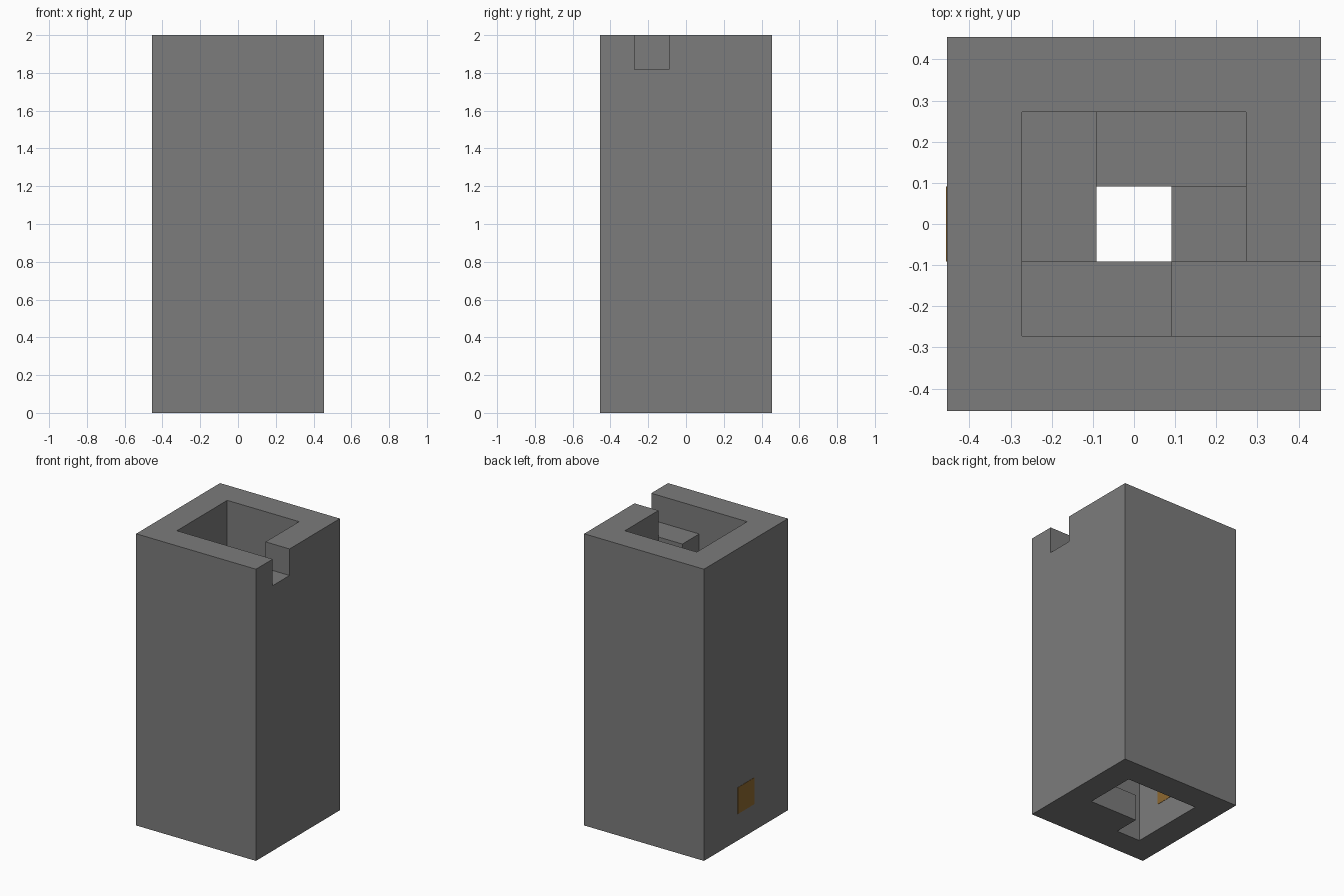
import bpy
import bmesh

cube = bpy.data.objects.get("Cube")
if cube:
    bpy.data.objects.remove(cube, do_unlink=True)

U = 2 / 11          # size of one building block
LEVELS = 11


def material(name, color):
    mat = bpy.data.materials.new(name)
    mat.use_nodes = True
    mat.diffuse_color = color
    mat.node_tree.nodes["Principled BSDF"].inputs["Base Color"].default_value = color
    return mat


stone = material("grey stone", (0.2, 0.2, 0.2, 1))
amber = material("amber brown", (0.27, 0.14, 0.03, 1))


def box(name, low, high, mat):
    """Box between two corners, given in block units."""
    bm = bmesh.new()
    bmesh.ops.create_cube(bm, size=1)
    for v in bm.verts:
        for k in range(3):
            v.co[k] = U * (high[k] if v.co[k] > 0 else low[k])
    mesh = bpy.data.meshes.new(name)
    bm.to_mesh(mesh)
    bm.free()
    mesh.materials.append(mat)
    obj = bpy.data.objects.new(name, mesh)
    bpy.context.collection.objects.link(obj)
    return obj


def cut(target, low, high):
    """Subtract a box from the target."""
    cutter = box("cutter", low, high, stone)
    cutter.hide_render = True
    mod = target.modifiers.new("cut", "BOOLEAN")
    mod.operation = "DIFFERENCE"
    mod.solver = "EXACT"
    mod.object = cutter
    bpy.context.view_layer.objects.active = target
    bpy.ops.object.modifier_apply(modifier=mod.name)
    bpy.data.objects.remove(cutter, do_unlink=True)


def step(name, cells, level):
    """One stair block covering neighbouring cells on a level."""
    xs, ys = zip(*cells)
    return box(name, (min(xs) - 0.5, min(ys) - 0.5, level),
               (max(xs) + 0.5, max(ys) + 0.5, level + 1), stone)


# Hollow tower with an open shaft and a doorway notch at the top
tower = box("tower_wall", (-2.5, -2.5, 0), (2.5, 2.5, LEVELS), stone)
cut(tower, (-1.5, -1.5, -1), (1.5, 1.5, LEVELS + 1))
cut(tower, (1, -1.5, LEVELS - 1), (3, -0.5, LEVELS + 1))

# Spiral stair going down from the doorway, two cells on each level
ring = [(1, -1), (0, -1), (-1, -1), (-1, 0), (-1, 1), (0, 1), (1, 1), (1, 0)]
step("stair_landing", ring[:1], LEVELS - 2)
for n in range(1, 9):
    pair = [ring[(2 * n - 1) % 8], ring[2 * n % 8]]
    step(f"stair_step_{n}", pair, LEVELS - 2 - n)

# Lowest step and the footing beside it
step("stair_foot", ring[:2], 0)

# Coloured block set into the wall, just proud of both faces
box("amber_wall_block", (-2.51, -0.5, 1), (-1.49, 0.5, 2), amber)
